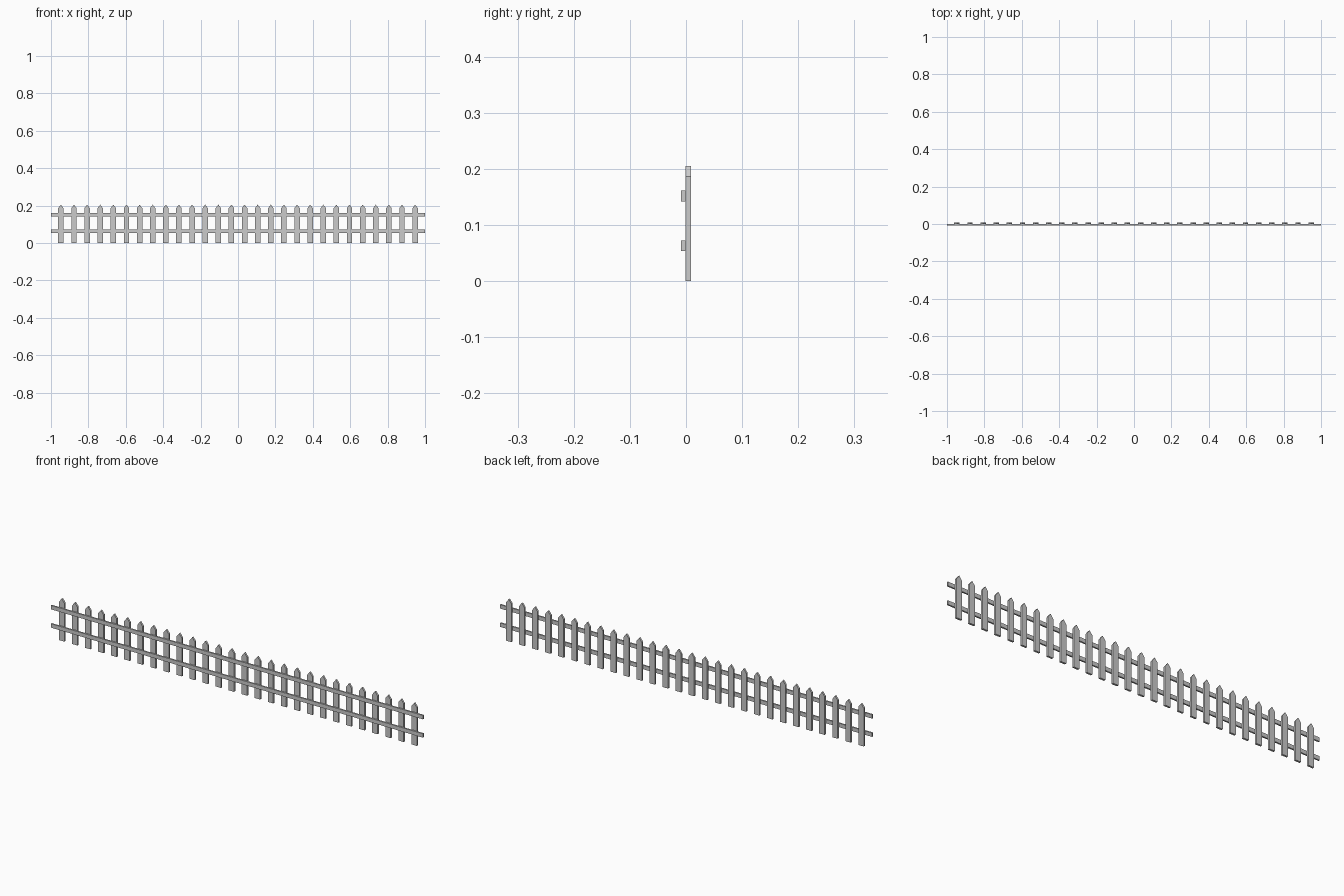
import bpy

if "Cube" in bpy.data.objects:
    bpy.data.objects.remove(bpy.data.objects["Cube"])

COUNT = 28            # number of pickets
END_X = 0.947         # centre of the last picket
HALF_W = 0.0145       # half picket width


def prism(name, profile, y0, y1):
    """Extrude an x-z outline from y0 to y1."""
    n = len(profile)
    verts = [(x, y0, z) for x, z in profile] + [(x, y1, z) for x, z in profile]
    faces = [tuple(range(n)), tuple(range(2 * n - 1, n - 1, -1))]
    faces += [(i, i + n, (i + 1) % n + n, (i + 1) % n) for i in range(n)]
    mesh = bpy.data.meshes.new(name)
    mesh.from_pydata(verts, [], faces)
    obj = bpy.data.objects.new(name, mesh)
    bpy.context.collection.objects.link(obj)
    return obj


# Pointed pickets, evenly spaced along the fence
picket = prism("picket", [(-HALF_W, 0), (HALF_W, 0), (HALF_W, 0.186),
                          (0, 0.205), (-HALF_W, 0.186)], -0.001, 0.0085)
picket.location.x = -END_X
array = picket.modifiers.new("repeat", 'ARRAY')
array.use_relative_offset = False
array.use_constant_offset = True
array.constant_offset_displace = (2 * END_X / (COUNT - 1), 0, 0)
array.count = COUNT

# Two horizontal rails on the front side
for name, z0, z1 in (("lower_rail", 0.053, 0.072), ("upper_rail", 0.142, 0.161)):
    prism(name, [(-1, z0), (1, z0), (1, z1), (-1, z1)], -0.0085, -0.001)
